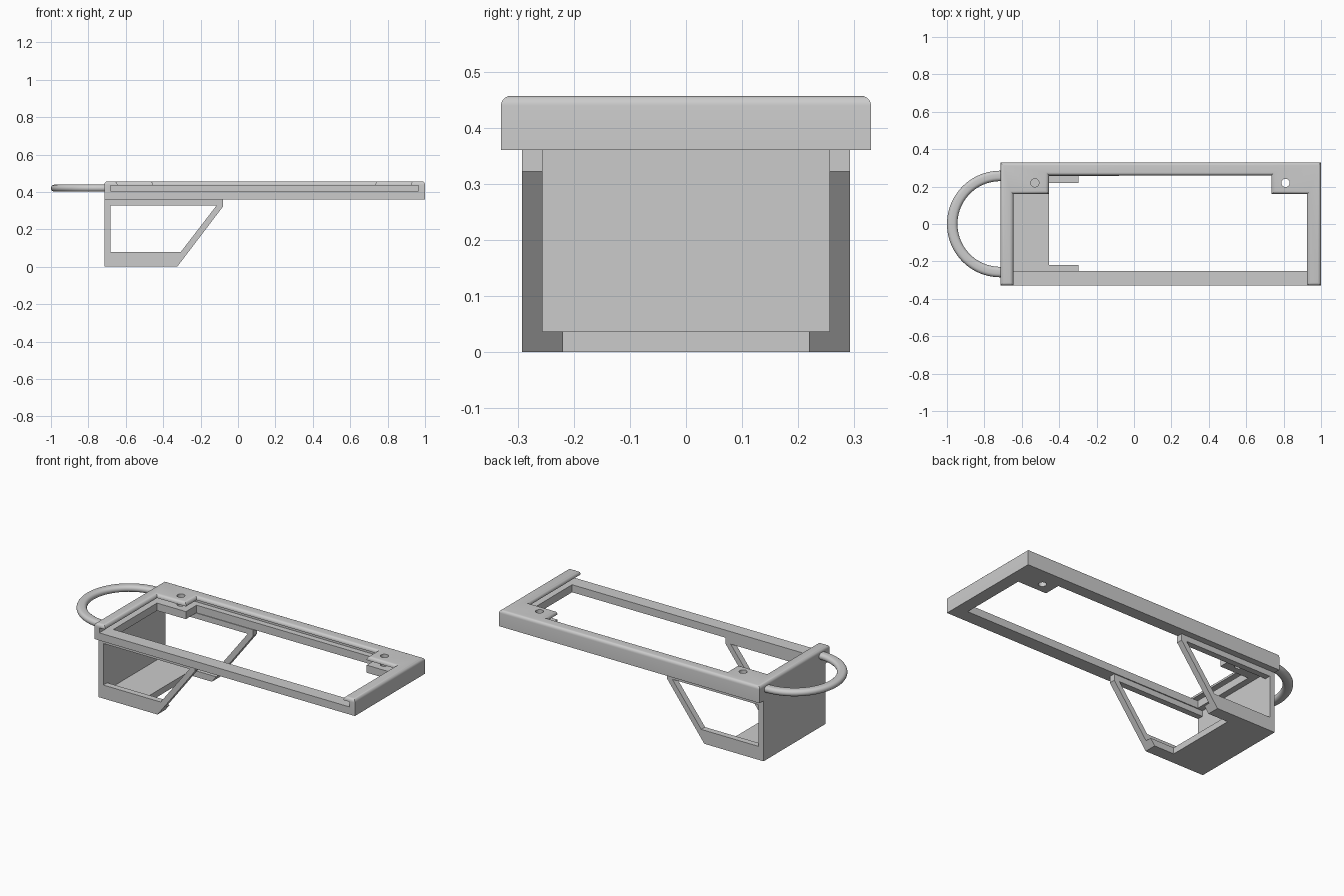
import bpy, bmesh, math
from mathutils import Vector, Matrix

if "Cube" in bpy.data.objects:
    bpy.data.objects.remove(bpy.data.objects["Cube"], do_unlink=True)

grey = bpy.data.materials.new("light grey")
grey.use_nodes = True
colour = (0.6, 0.6, 0.6, 1)
grey.diffuse_color = colour
grey.node_tree.nodes["Principled BSDF"].inputs["Base Color"].default_value = colour


def add_object(name, bm):
    bmesh.ops.recalc_face_normals(bm, faces=bm.faces)
    mesh = bpy.data.meshes.new(name)
    bm.to_mesh(mesh)
    bm.free()
    mesh.materials.append(grey)
    obj = bpy.data.objects.new(name, mesh)
    bpy.context.collection.objects.link(obj)
    return obj


def prism(name, points, low, high, axis="z"):
    """Extrude a flat outline along z (points are x, y) or y (points are x, z)."""
    bm = bmesh.new()
    place = (lambda a, b: (a, b, low)) if axis == "z" else (lambda a, b: (a, low, b))
    face = bm.faces.new([bm.verts.new(place(*p)) for p in points])
    new = bmesh.ops.extrude_face_region(bm, geom=[face])["geom"]
    step = Vector((0, 0, high - low)) if axis == "z" else Vector((0, high - low, 0))
    bmesh.ops.translate(bm, vec=step, verts=[v for v in new if isinstance(v, bmesh.types.BMVert)])
    return add_object(name, bm)


def box(name, x, y, z):
    return prism(name, [(x[0], y[0]), (x[1], y[0]), (x[1], y[1]), (x[0], y[1])], *z)


def cut(obj, cutter):
    """Subtract the cutter, bake the result and throw the cutter away."""
    mod = obj.modifiers.new("cut", "BOOLEAN")
    mod.operation, mod.solver, mod.object = "DIFFERENCE", "EXACT", cutter
    graph = bpy.context.evaluated_depsgraph_get()
    mesh = bpy.data.meshes.new_from_object(obj.evaluated_get(graph))
    obj.modifiers.clear()
    obj.data = mesh
    bpy.data.objects.remove(cutter, do_unlink=True)


def smooth(obj):
    bpy.ops.object.select_all(action="DESELECT")
    obj.select_set(True)
    bpy.context.view_layer.objects.active = obj
    bpy.ops.object.shade_smooth_by_angle(angle=math.radians(35))


# Tray frame with a slide-in slot that is open at the front
LEFT, RIGHT, HALF, BOTTOM, TOP = -0.715, 1.0, 0.33, 0.36, 0.457
frame = box("tray_frame", (LEFT, RIGHT), (-HALF, HALF), (BOTTOM, TOP))
cut(frame, box("slot_cutter", (-0.682, 0.965), (-0.5, 0.295), (0.405, 0.435)))


def opening(front):
    """Opening outline that leaves a square tab in both back corners."""
    return [(-0.645, front), (0.925, front), (0.925, 0.16), (0.735, 0.16),
            (0.735, 0.26), (-0.455, 0.26), (-0.455, 0.16), (-0.645, 0.16)]


cut(frame, prism("floor_cutter", opening(-0.25), 0.3, 0.42))
cut(frame, prism("lip_cutter", opening(-0.5), 0.42, 0.6))

# Round every top edge of the lip
bm = bmesh.new()
bm.from_mesh(frame.data)
bmesh.ops.remove_doubles(bm, verts=bm.verts, dist=1e-5)
bmesh.ops.dissolve_limit(bm, angle_limit=0.01, verts=bm.verts, edges=bm.edges)
rim = [e for e in bm.edges if all(abs(v.co.z - TOP) < 1e-4 for v in e.verts)
       and len(e.link_faces) == 2 and e.calc_face_angle(0) > 1]
bmesh.ops.bevel(bm, geom=rim, offset=0.018, segments=5, profile=0.5, affect="EDGES")
bm.to_mesh(frame.data)
bm.free()

# Screw holes through the tabs
for x in (-0.53, 0.81):
    circle = [(x + 0.022 * math.cos(a), 0.22 + 0.022 * math.sin(a))
              for a in (math.tau * i / 32 for i in range(32))]
    cut(frame, prism("hole_cutter", circle, 0.2, 0.6))
smooth(frame)

# Hanging bracket: two windowed sides, an end wall and a short floor
bracket = prism("bracket", [(LEFT, 0), (-0.325, 0), (-0.08, 0.322), (-0.08, BOTTOM), (LEFT, BOTTOM)],
                -0.292, 0.292, "y")
cut(bracket, box("cavity_cutter", (-0.682, 0.5), (-0.256, 0.256), (0.037, 0.6)))
cut(bracket, prism("window_cutter", [(-0.682, 0.08), (-0.305, 0.08), (-0.115, 0.327), (-0.682, 0.327)],
                   -0.5, 0.5, "y"))
cut(bracket, box("floor_notch_cutter", (-0.455, 0.5), (-0.219, 0.219), (-0.2, 0.2)))

# Half-ring handle: a stadium section swept around the end of the tray
bm = bmesh.new()
half_h, half_w = 0.019, 0.028
section = []
for i in range(18):
    a = math.pi * (i % 9) / 8 - math.pi / 2 + (math.pi if i > 8 else 0)
    side = 1 if i < 9 else -1
    section.append(bm.verts.new((LEFT, 0.257 + side * (half_w - half_h) + half_h * math.cos(a),
                                 0.42 + half_h * math.sin(a))))
start = bm.faces.new(section)
bmesh.ops.spin(bm, geom=[start] + list(start.edges) + section, cent=(LEFT, 0, 0), axis=(0, 0, 1),
               angle=math.pi, steps=40, use_duplicate=False)
smooth(add_object("ring_handle", bm))
